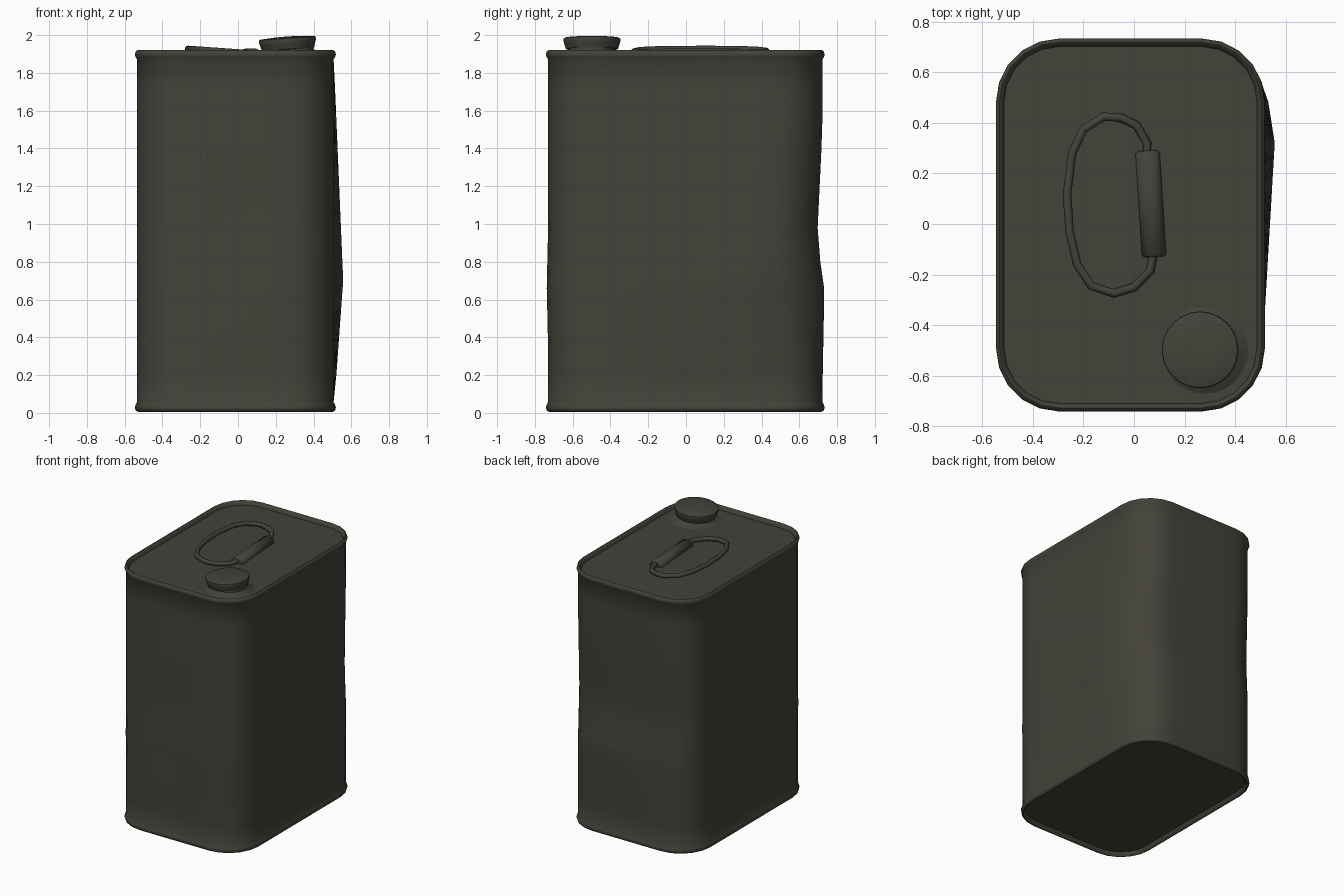
import bpy, bmesh, math
from mathutils import Vector, Matrix

if "Cube" in bpy.data.objects:
    bpy.data.objects.remove(bpy.data.objects["Cube"])

paint = bpy.data.materials.new("dark_olive_paint")
paint.diffuse_color = (0.056, 0.054, 0.041, 1)
paint.use_nodes = True
paint.node_tree.nodes["Principled BSDF"].inputs["Base Color"].default_value = paint.diffuse_color


def finish(obj, angle=35):
    obj.data.materials.clear()
    obj.data.materials.append(paint)
    obj.data.shade_smooth()
    obj.data.set_sharp_from_angle(angle=math.radians(angle))
    return obj


def loft(name, rings, angle=35):
    """Skin a stack of closed rings and cap both ends."""
    bm = bmesh.new()
    loops = [[bm.verts.new(p) for p in ring] for ring in rings]
    n = len(loops[0])
    for a, b in zip(loops, loops[1:]):
        for i in range(n):
            j = (i + 1) % n
            bm.faces.new((a[i], a[j], b[j], b[i]))
    bm.faces.new(loops[0][::-1])
    bm.faces.new(loops[-1])
    bmesh.ops.recalc_face_normals(bm, faces=bm.faces)
    me = bpy.data.meshes.new(name)
    bm.to_mesh(me)
    bm.free()
    obj = bpy.data.objects.new(name, me)
    bpy.context.collection.objects.link(obj)
    return finish(obj, angle)


def lathe(name, profile, steps=24, angle=35):
    return loft(name, [[(r * math.cos(2 * math.pi * i / steps),
                         r * math.sin(2 * math.pi * i / steps), z)
                        for i in range(steps)] for r, z in profile], angle)


# Rounded rectangle outline of the can, shrunk by an inset
CX, CY, HX, HY, R = -0.014, -0.004, 0.532, 0.738, 0.25


def outline(inset, z, segs=5):
    corners = []
    for k, (sx, sy) in enumerate(((1, 1), (-1, 1), (-1, -1), (1, -1))):
        c = Vector((CX + sx * (HX - R), CY + sy * (HY - R), z))
        arc = []
        for s in range(segs + 1):
            a = math.pi / 2 * (k + s / segs)
            arc.append(c + (R - inset) * Vector((math.cos(a), math.sin(a), 0)))
        corners.append(arc)
    pts = []
    for k in range(4):
        pts += corners[k]
        a, b = corners[k][-1], corners[(k + 1) % 4][0]
        div = 6 if k % 2 else 4
        pts += [a.lerp(b, i / div) for i in range(1, div)]
    return pts


def tent(v, lo, peak, hi):
    if v <= lo or v >= hi:
        return 0.0
    return (v - lo) / (peak - lo) if v < peak else (hi - v) / (hi - peak)


def dent(p):
    """Push the walls: bulge on the right, dents on back and front."""
    x, y, z = p
    right = min(max((x - 0.3) / 0.2, 0), 1)
    back = min(max((y - 0.5) / 0.2, 0), 1)
    front = min(max((-y - 0.5) / 0.2, 0), 1)
    dx = 0.052 * right * tent(y, -0.55, 0.34, 0.62) * tent(z, 0.0, 0.7, 1.9)
    dy = back * (-0.025 * tent(z, 0.66, 0.98, 1.5)
                 + 0.012 * tent(z, 0.1, 0.65, 0.8) * tent(x, -0.3, 0.2, 0.5))
    dy += front * (0.012 * tent(z, 0.45, 0.6, 1.3) * tent(x, -0.45, -0.2, 0.3)
                   - 0.008 * tent(z, 0.35, 0.66, 1.0))
    return Vector((x + dx, y + dy, z))


# Can body with rolled bottom and top rims and recessed ends
levels = [0.058, 0.2, 0.35, 0.45, 0.58, 0.66, 0.7, 0.8, 0.9, 0.98,
          1.1, 1.25, 1.4, 1.55, 1.72, 1.872]
profile = [(0.034, 0.035), (0.026, 0.012), (0.016, 0.006), (0.004, 0.012),
           (0.0, 0.028), (0.004, 0.043)]
profile += [(0.012, z) for z in levels]
profile += [(0.004, 1.883), (0.0, 1.897), (0.004, 1.914), (0.014, 1.92),
            (0.024, 1.914), (0.032, 1.89)]
loft("can_body", [[dent(p) if 0.1 < z < 1.8 else p for p in outline(o, z)]
                  for o, z in profile], 50)

# Flared spout collar on the lid
collar = lathe("spout_collar", [(0.18, 1.885), (0.165, 1.894), (0.14, 1.904),
                                (0.122, 1.92), (0.118, 1.95)])
collar.location = (0.28, -0.5, 0)

# Screw cap, slightly tilted
cap = lathe("screw_cap", [(0.12, -0.028), (0.138, -0.026), (0.146, 0.0),
                          (0.152, 0.02), (0.15, 0.03), (0.142, 0.034),
                          (0.07, 0.039), (0.005, 0.041)])
cap.matrix_world = (Matrix.Translation((0.263, -0.498, 1.952))
                    @ Matrix.Rotation(math.radians(-4), 4, 'Y'))


# Wire handle loop, raised on its left side
def handle_z(x):
    return 1.903 + (0.08 - x) * 0.07


path = [(0.05, 0.25), (0.052, 0.32), (0.01, 0.39), (-0.05, 0.42),
        (-0.12, 0.425), (-0.2, 0.375), (-0.245, 0.28), (-0.265, 0.12),
        (-0.255, -0.03), (-0.225, -0.16), (-0.17, -0.245), (-0.08, -0.275),
        (0.0, -0.25), (0.065, -0.185), (0.08, -0.1)]
cu = bpy.data.curves.new("handle_wire", 'CURVE')
cu.dimensions = '3D'
cu.bevel_depth = 0.017
cu.bevel_resolution = 2
sp = cu.splines.new('POLY')
sp.points.add(len(path) - 1)
for pt, (x, y) in zip(sp.points, path):
    pt.co = (x, y, handle_z(x), 1)
wire = bpy.data.objects.new("handle_wire", cu)
bpy.context.collection.objects.link(wire)
bpy.context.view_layer.objects.active = wire
wire.select_set(True)
bpy.ops.object.convert(target='MESH')
finish(bpy.context.view_layer.objects.active, 60)

# Grip sleeve around the straight side of the handle
a, b = Vector((0.053, 0.29, 1.893)), Vector((0.08, -0.13, 1.893))
grip = lathe("handle_grip", [(0.036, -0.5), (0.048, -0.48), (0.048, 0.48),
                             (0.036, 0.5)], 14)
grip.matrix_world = (Matrix.Translation((a + b) / 2)
                     @ Matrix.Diagonal((1, 1, 0.8, 1))
                     @ (b - a).to_track_quat('Z', 'Y').to_matrix().to_4x4()
                     @ Matrix.Diagonal((1, 1, (b - a).length, 1)))
